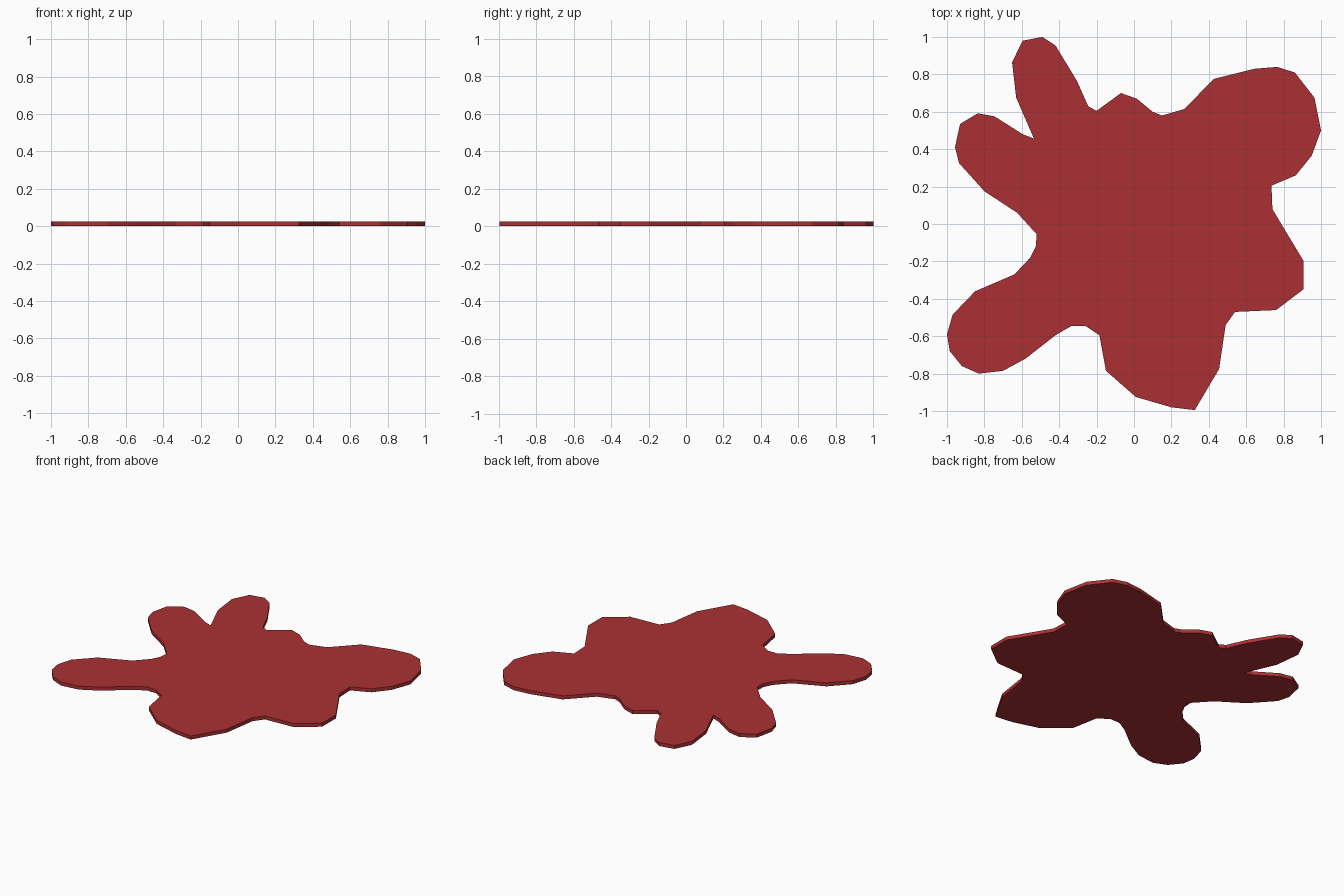
import bpy, bmesh

THICKNESS = 0.025

# Splat outline, clockwise from the upper-left lobe tip
outline = [
    (-.49, 1), (-.42, .955), (-.305, .765), (-.245, .63), (-.2, .605),
    # small top bump
    (-.07, .7), (.015, .67), (.1, .6), (.15, .58), (.27, .615),
    # upper-right lobe
    (.425, .775), (.645, .83), (.765, .84), (.86, .81), (.965, .675),
    (1, .5), (.95, .365), (.865, .26), (.735, .205), (.74, .08),
    # right lobe
    (.905, -.195), (.905, -.35), (.76, -.46), (.54, -.47), (.49, -.54),
    # bottom lobe
    (.455, -.775), (.325, -.995), (.2, -.98), (.01, -.925), (-.15, -.785),
    (-.185, -.595), (-.26, -.545), (-.335, -.545), (-.42, -.595),
    # lower-left lobe
    (-.58, -.72), (-.7, -.785), (-.83, -.8), (-.92, -.76), (-.985, -.68),
    (-1, -.59), (-.97, -.485), (-.85, -.36), (-.64, -.27), (-.555, -.18),
    (-.525, -.12), (-.52, -.055),
    # left lobe
    (-.625, .06), (-.8, .175), (-.935, .325), (-.957, .41), (-.93, .535),
    (-.835, .592), (-.745, .575), (-.595, .48), (-.535, .457),
    # back up the upper-left lobe
    (-.63, .675), (-.652, .865), (-.595, .98),
]

# Flat slab: fill the outline, extrude upward, triangulate the concave caps
bm = bmesh.new()
base = bm.faces.new([bm.verts.new((x, y, 0)) for x, y in outline])
top = bmesh.ops.extrude_face_region(bm, geom=[base], use_keep_orig=True)
bmesh.ops.translate(bm, vec=(0, 0, THICKNESS),
                    verts=[v for v in top["geom"] if isinstance(v, bmesh.types.BMVert)])
bmesh.ops.recalc_face_normals(bm, faces=bm.faces)
bmesh.ops.triangulate(bm, faces=[f for f in bm.faces if len(f.verts) > 4])

mesh = bpy.data.meshes.new("splat")
bm.to_mesh(mesh)
bm.free()
splat = bpy.data.objects.new("splat", mesh)
bpy.context.collection.objects.link(splat)

# Red colour
red = bpy.data.materials.new("red")
red.diffuse_color = (0.41, 0.03, 0.033, 1)
mesh.materials.append(red)
